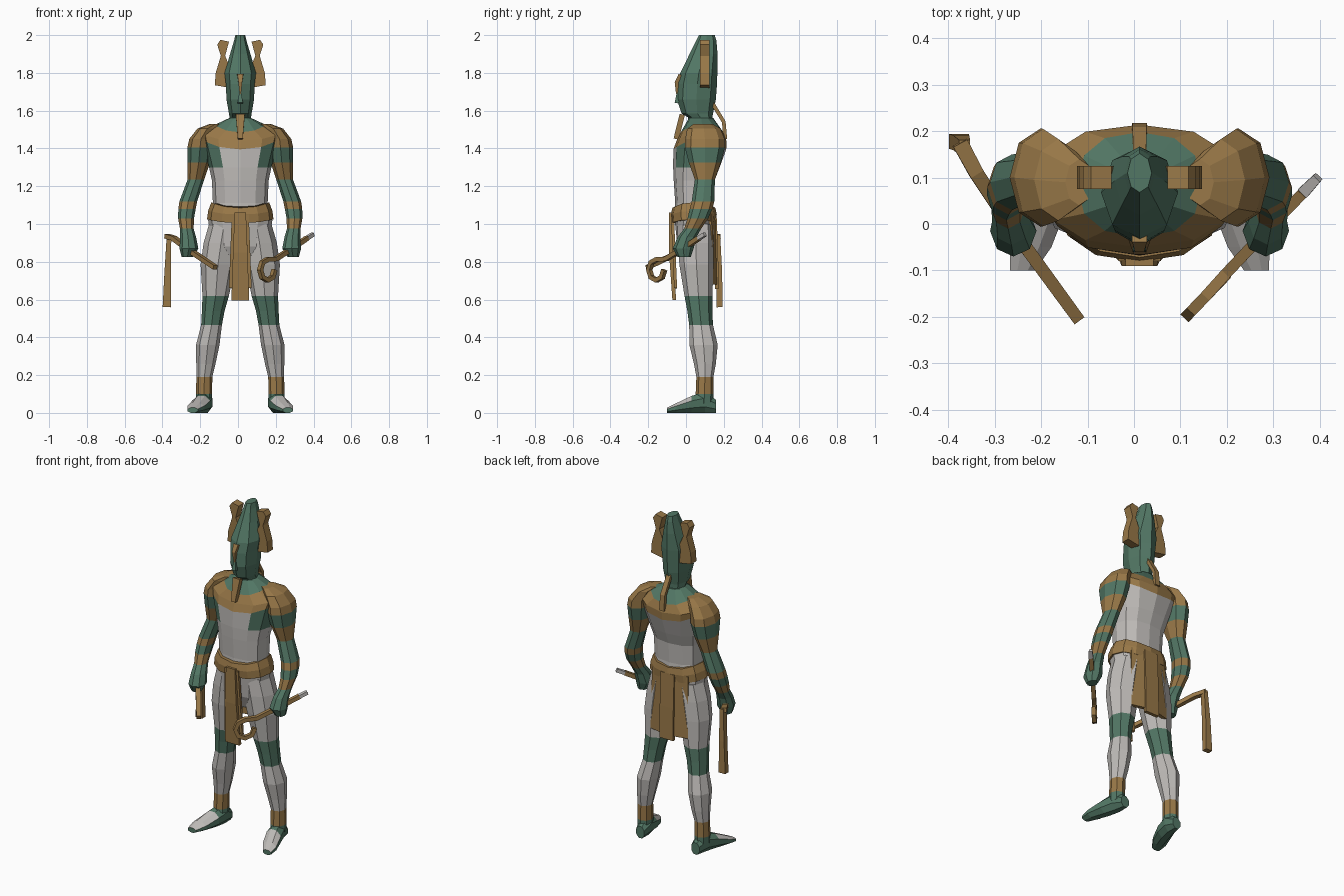
import bpy, bmesh, math
from mathutils import Vector

old = bpy.data.objects.get("Cube")
if old:
    bpy.data.objects.remove(old, do_unlink=True)


def make_material(name, *rgb):
    material = bpy.data.materials.new(name)
    material.use_nodes = True
    material.diffuse_color = (*rgb, 1)
    shader = material.node_tree.nodes["Principled BSDF"]
    shader.inputs["Base Color"].default_value = (*rgb, 1)
    return material


GREEN, GOLD, PALE = range(3)
MATERIALS = [make_material("teal green", .085, .185, .13),
             make_material("old gold", .32, .19, .065),
             make_material("pale linen", .52, .5, .48)]
MIDDLE = .012  # body centre line
X, Y, Z = Vector((1, 0, 0)), Vector((0, 1, 0)), Vector((0, 0, 1))


def skin(name, rings, colours, rule=None):
    """Join matching rings of points with quads and cap both ends."""
    bm = bmesh.new()
    loops = [[bm.verts.new(point) for point in ring] for ring in rings]
    for low, high, colour in zip(loops, loops[1:], colours):
        for i in range(len(low)):
            face = bm.faces.new((low[i - 1], low[i], high[i], high[i - 1]))
            face.material_index = colour
    bm.faces.new(loops[0]).material_index = colours[0]
    bm.faces.new(loops[-1]).material_index = colours[-1]
    bmesh.ops.recalc_face_normals(bm, faces=bm.faces)
    if rule:
        for face in bm.faces:
            face.material_index = rule(face.calc_center_median(), face.normal, face.material_index)
    mesh = bpy.data.meshes.new(name)
    bm.to_mesh(mesh)
    bm.free()
    for material in MATERIALS:
        mesh.materials.append(material)
    bpy.context.collection.objects.link(bpy.data.objects.new(name, mesh))


def power(value, exponent):
    return math.copysign(abs(value) ** exponent, value)


def ellipse(centre, u, v, sides, exponent=1, lift=0, flat=False):
    """Ring with half axes u and v; lift raises its sides, flat puts an edge on each axis."""
    points = []
    for i in range(sides):
        turn = math.tau * (i + flat / 2) / sides
        scale = 1 / math.cos(math.pi / sides) if flat else 1
        c, s = math.cos(turn), math.sin(turn)
        points.append(centre + scale * (u * power(c, exponent) + v * power(s, exponent)) + Z * lift * c * c)
    return points


def level(z, y, wide, deep, x=0, colour=PALE, lift=0):
    """One level ring of a loft; the colour fills the band above it."""
    return x, y, z, wide, deep, colour, lift


def loft(name, levels, sides=8, mirror=1, exponent=1, rule=None):
    rings = [ellipse(Vector((MIDDLE + mirror * x, y, z)), X * wide, Y * deep, sides, exponent, lift)
             for x, y, z, wide, deep, colour, lift in levels]
    skin(name, rings, [entry[5] for entry in levels[:-1]], rule)


def sweep(name, path, wide, thick, across=X, colour=GOLD):
    """Four-sided bar along a path, with its half width going from wide[0] to wide[1]."""
    points = [Vector(point) for point in path]
    last = len(points) - 1
    rings = []
    for i, point in enumerate(points):
        along = (points[min(i + 1, last)] - points[max(i - 1, 0)]).normalized()
        side = (across - along * across.dot(along)).normalized()
        half = wide[0] + (wide[1] - wide[0]) * i / last
        rings.append(ellipse(point, side * half, along.cross(side) * thick, 4, flat=True))
    skin(name, rings, [colour] * last)


# Torso with collar, neck patch and green chest sides
def chest_rule(centre, normal, colour):
    chest = 1.31 < centre.z < 1.42 and centre.y < .09 < abs(centre.x - MIDDLE) + .005
    return GREEN if chest and colour == PALE else colour


loft("torso", [
    level(z=.8, y=.05, wide=.07, deep=.06),
    level(z=.88, y=.05, wide=.15, deep=.095),
    level(z=1.02, y=.045, wide=.17, deep=.105),
    level(z=1.11, y=.043, wide=.145, deep=.1),
    level(z=1.23, y=.043, wide=.15, deep=.108),
    level(z=1.3, y=.055, wide=.165, deep=.123),
    level(z=1.395, y=.073, wide=.2, deep=.14, lift=.05, colour=GOLD),
    level(z=1.44, y=.082, wide=.21, deep=.132, lift=.04, colour=GOLD),
    level(z=1.485, y=.085, wide=.135, deep=.113, lift=.04, colour=GREEN),
    level(z=1.56, y=.08, wide=.06, deep=.065, colour=GREEN),
], sides=12, exponent=.85, rule=chest_rule)

# Head and tall crown
loft("head_and_crown", [
    level(z=1.5, y=.08, wide=.06, deep=.06, colour=GREEN),
    level(z=1.565, y=.075, wide=.057, deep=.065, colour=GREEN),
    level(z=1.585, y=.06, wide=.06, deep=.083, colour=GREEN),
    level(z=1.66, y=.055, wide=.073, deep=.103, colour=GREEN),
    level(z=1.74, y=.06, wide=.076, deep=.104, colour=GREEN),
    level(z=1.8, y=.068, wide=.083, deep=.098, colour=GREEN),
    level(z=1.9, y=.093, wide=.054, deep=.074, colour=GREEN),
    level(z=1.97, y=.107, wide=.033, deep=.054, colour=GREEN),
    level(z=2, y=.11, wide=.026, deep=.042, colour=GREEN),
])
sweep("nose", [(MIDDLE, -.04, 1.69), (MIDDLE, -.05, 1.64)], wide=(.006, .014), thick=.01, colour=GREEN)
sweep("crown_ornament", [(MIDDLE, -.03, 1.79), (MIDDLE, -.05, 1.75), (MIDDLE, -.043, 1.69)],
      wide=(.016, .004), thick=.01)
sweep("beard", [(MIDDLE, -.02, 1.58), (MIDDLE, -.052, 1.45)], wide=(.024, .013), thick=.014)
sweep("neck_ribbon", [(MIDDLE, .14, 1.64), (MIDDLE, .2, 1.54), (MIDDLE, .208, 1.45)],
      wide=(.014, .016), thick=.01)

FEATHER = [(.05, 1.72), (.135, 1.735), (.13, 1.8), (.103, 1.89), (.122, 1.95),
           (.105, 1.975), (.06, 1.965), (.08, 1.89), (.05, 1.82)]


# Pale upper toes; green heel and sole
def foot_rule(centre, normal, colour):
    return PALE if centre.y < .06 and normal.z > .15 else GREEN


for label, mirror in (("left", 1), ("right", -1)):
    outline = [(MIDDLE + mirror * x, z) for x, z in FEATHER]
    skin(label + "_feather", [[Vector((x, y, z)) for x, z in outline] for y in (.075, .125)], [GOLD])

    # Arm with bands, ending in a closed hand
    loft(label + "_arm", [
        level(z=1.53, x=.13, y=.09, wide=.03, deep=.05, colour=GOLD),
        level(z=1.505, x=.175, y=.095, wide=.052, deep=.088, colour=GOLD),
        level(z=1.45, x=.208, y=.1, wide=.062, deep=.105, colour=GOLD),
        level(z=1.405, x=.213, y=.1, wide=.067, deep=.106, colour=GREEN),
        level(z=1.325, x=.22, y=.1, wide=.06, deep=.085, colour=GOLD),
        level(z=1.235, x=.235, y=.1, wide=.044, deep=.053, colour=GREEN),
        level(z=1.12, x=.275, y=.09, wide=.047, deep=.06, colour=GOLD),
        level(z=1.08, x=.282, y=.08, wide=.046, deep=.06, colour=GREEN),
        level(z=1.03, x=.287, y=.063, wide=.042, deep=.055, colour=GOLD),
        level(z=.975, x=.283, y=.035, wide=.036, deep=.045, colour=GREEN),
        level(z=.93, x=.276, y=.005, wide=.042, deep=.05, colour=GREEN),
        level(z=.87, x=.272, y=-.015, wide=.05, deep=.055, colour=GREEN),
        level(z=.825, x=.28, y=-.01, wide=.03, deep=.035, colour=GREEN),
    ], mirror=mirror)

    # Leg with knee and ankle bands
    loft(label + "_leg", [
        level(z=1, x=.085, y=.05, wide=.08, deep=.095),
        level(z=.9, x=.102, y=.052, wide=.092, deep=.095),
        level(z=.785, x=.118, y=.055, wide=.092, deep=.09),
        level(z=.62, x=.13, y=.066, wide=.07, deep=.074, colour=GREEN),
        level(z=.54, x=.143, y=.073, wide=.06, deep=.066, colour=GREEN),
        level(z=.465, x=.152, y=.08, wide=.055, deep=.063),
        level(z=.36, x=.172, y=.093, wide=.062, deep=.075),
        level(z=.26, x=.182, y=.1, wide=.051, deep=.058),
        level(z=.19, x=.19, y=.1, wide=.042, deep=.045, colour=GOLD),
        level(z=.1, x=.192, y=.098, wide=.043, deep=.047, colour=GREEN),
        level(z=.05, x=.192, y=.095, wide=.043, deep=.05, colour=GREEN),
    ], mirror=mirror)

    # Foot, turned outward and resting on the ground
    foot = [(.185, .158, .035, .027), (.19, .1, .055, .042), (.207, .03, .045, .048),
            (.235, -.05, .026, .045), (.252, -.1, .014, .027)]
    skin(label + "_foot", [ellipse(Vector((MIDDLE + mirror * x, y, tall)), X * wide, Z * tall, 8, flat=True)
                           for x, y, tall, wide in foot], [GREEN] * 4, foot_rule)

    # Side folds of the front and back cloths
    inner, outer = MIDDLE + mirror * .025, MIDDLE + mirror * .036
    sweep(label + "_front_fold", [(inner, -.072, 1.05), (outer, -.055, .66)],
          wide=(.02, .024), thick=.008)
    edge = MIDDLE + mirror * .08
    sweep(label + "_back_fold", [(edge, .135, 1.05), (edge, .145, .68)],
          wide=(.04, .044), thick=.01, across=X - Y * mirror / 4)

# Belt and centre cloths
loft("belt", [
    level(z=1.005, y=.041, wide=.176, deep=.118, lift=.02, colour=GOLD),
    level(z=1.05, y=.041, wide=.17, deep=.122, lift=.02, colour=GOLD),
    level(z=1.085, y=.042, wide=.153, deep=.114, lift=.03, colour=GOLD),
], sides=12, exponent=.85)
sweep("front_cloth", [(MIDDLE, -.08, 1.06), (MIDDLE, -.08, .85), (MIDDLE, -.062, .597)],
      wide=(.03, .047), thick=.01)
sweep("back_cloth", [(MIDDLE, .152, 1.05), (MIDDLE, .16, .85), (MIDDLE, .163, .655)],
      wide=(.045, .046), thick=.01)

# Flail in the right hand
sweep("flail_handle", [(-.12, -.205, .77), (-.255, -.02, .86), (-.34, .11, .925), (-.375, .175, .935)],
      wide=(.013, .017), thick=.012, across=Vector((.8, .6, 0)))
sweep("flail_lash", [(-.365, .165, .94), (-.372, .175, .75), (-.377, .178, .56)],
      wide=(.012, .022), thick=.016)

# Crook in the left hand: straight shaft, then a curled hook in the same upright plane
forward = Vector((-.69, -.72, 0))
across = forward.cross(Z)
tail, hook_centre, radius = Vector((.365, .068, .925)), Vector((.155, -.155, .757)), .055
hook = [hook_centre + radius * (forward * math.cos(turn) + Z * math.sin(turn))
        for turn in (math.radians(angle) for angle in range(90, -181, -45))]
sweep("crook", [tail, Vector((.285, -.015, .87)), Vector((.2, -.105, .815))] + hook,
      wide=(.012, .012), thick=.012, across=across)
sweep("crook_tip", [tail, tail - forward * .045 + Z * .02], wide=(.013, .01), thick=.01,
      across=across, colour=PALE)
